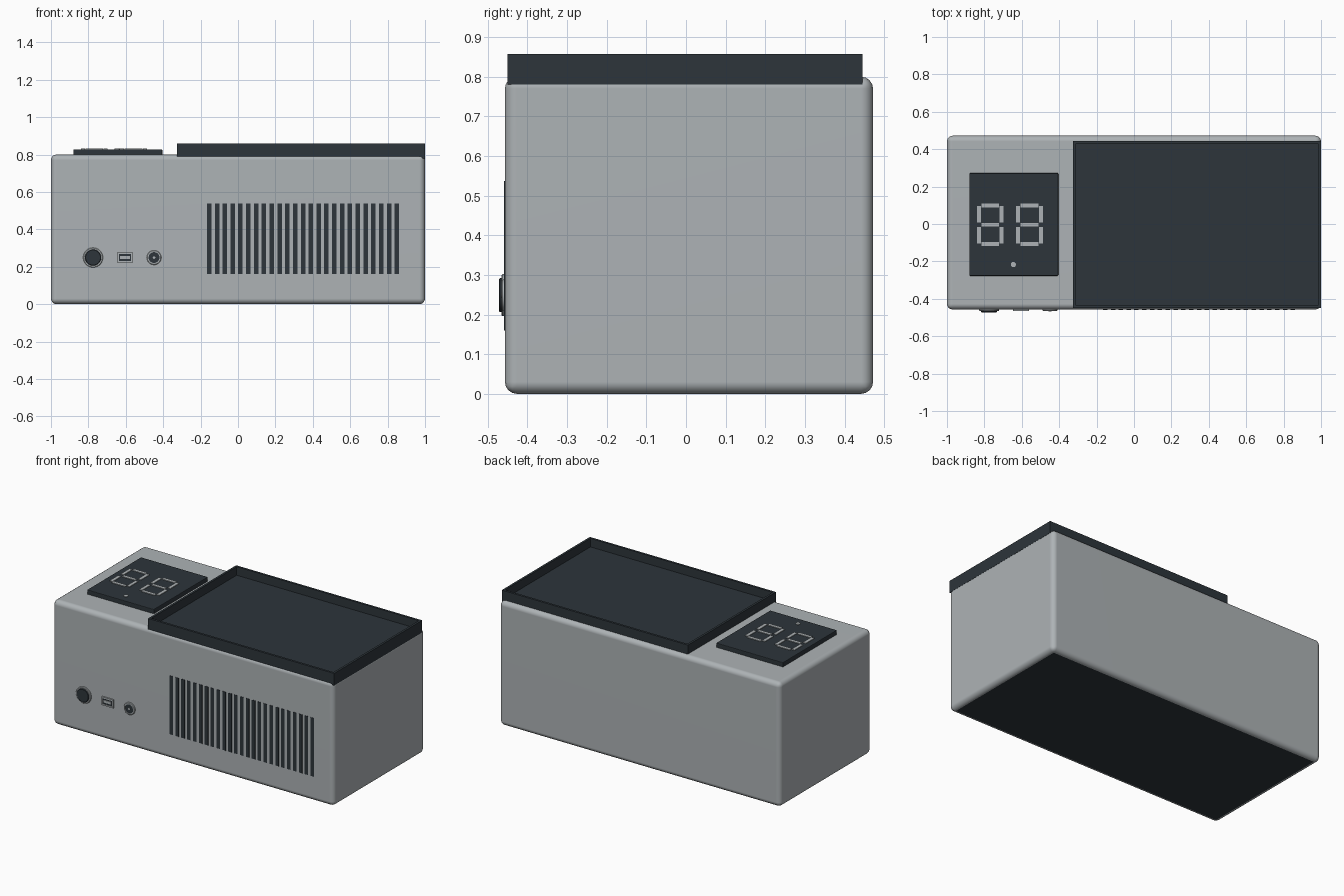
import bpy, bmesh, math
from mathutils import Matrix, Vector

if "Cube" in bpy.data.objects:
    bpy.data.objects.remove(bpy.data.objects["Cube"])


def make_material(name, rgb):
    m = bpy.data.materials.new(name)
    m.diffuse_color = (*rgb, 1)
    m.use_nodes = True
    m.node_tree.nodes["Principled BSDF"].inputs["Base Color"].default_value = m.diffuse_color
    return m


GREY = make_material("warm grey plastic", (0.42, 0.45, 0.465))
DARK = make_material("dark slate plastic", (0.026, 0.035, 0.043))


def finish(bm, name, mats, smooth=False):
    bmesh.ops.recalc_face_normals(bm, faces=bm.faces)
    me = bpy.data.meshes.new(name)
    bm.to_mesh(me)
    bm.free()
    ob = bpy.data.objects.new(name, me)
    bpy.context.collection.objects.link(ob)
    for m in mats:
        me.materials.append(m)
    if smooth:
        bpy.ops.object.select_all(action='DESELECT')
        ob.select_set(True)
        bpy.context.view_layer.objects.active = ob
        bpy.ops.object.shade_smooth_by_angle(angle=math.radians(35))
    return ob


def add_box(bm, lo, hi):
    lo, hi = Vector(lo), Vector(hi)
    mat = Matrix.Translation((lo + hi) / 2) @ Matrix.Diagonal((*(hi - lo), 1))
    return bmesh.ops.create_cube(bm, size=1, matrix=mat)


def box(name, lo, hi, mat, bevel=0):
    bm = bmesh.new()
    add_box(bm, lo, hi)
    if bevel:
        bmesh.ops.bevel(bm, geom=bm.edges[:], offset=bevel, segments=2,
                        profile=0.5, affect='EDGES')
    return finish(bm, name, [mat])


def lathe_front(name, x, z, profile, mat, steps=40):
    """Revolve (radius, y) points around an axis along y."""
    bm = bmesh.new()
    rings = []
    for r, y in profile:
        rings.append([bm.verts.new((x + r * math.cos(a), y, z + r * math.sin(a)))
                      for a in (2 * math.pi * i / steps for i in range(steps))])
    for a, b in zip(rings, rings[1:]):
        for i in range(steps):
            j = (i + 1) % steps
            bm.faces.new((a[i], a[j], b[j], b[i]))
    bm.faces.new(rings[0])
    bm.faces.new(rings[-1])
    return finish(bm, name, [mat], True)


FRONT = -0.457

# Rounded housing with a dark underside
bm = bmesh.new()
add_box(bm, (-1, FRONT, 0), (1, 0.472, 0.80))
bmesh.ops.bevel(bm, geom=bm.edges[:], offset=0.03, segments=4,
                profile=0.5, affect='EDGES')
bm.normal_update()
for f in bm.faces:
    f.material_index = 1 if f.normal.z < -0.99 else 0
housing = finish(bm, "housing", [GREY, DARK], True)
housing.modifiers.new("flat panels", 'WEIGHTED_NORMAL').keep_sharp = True

# Shallow tray on the right of the top
bm = bmesh.new()
add_box(bm, (-0.325, -0.45, 0.78), (0.999, 0.445, 0.858))
bm.normal_update()
top = [f for f in bm.faces if f.normal.z > 0.9]
bmesh.ops.inset_region(bm, faces=top, thickness=0.02)
sunk = bmesh.ops.extrude_face_region(bm, geom=top)["geom"]
bmesh.ops.translate(bm, vec=(0, 0, -0.055),
                    verts=[v for v in sunk if isinstance(v, bmesh.types.BMVert)])
bmesh.ops.delete(bm, geom=[f for f in top if f.is_valid], context='FACES_ONLY')
finish(bm, "tray", [DARK])

# Display plate
box("display_plate", (-0.88, -0.277, 0.79), (-0.405, 0.272, 0.828), DARK, 0.004)

# Two seven-segment digits and the indicator dot
bm = bmesh.new()
T, W, H = 0.021, 0.143, 0.228
for left in (-0.84, -0.63):
    cx, cy = left + W / 2, -0.004
    for k in (-1, 0, 1):                       # horizontal bars
        y = cy + k * (H - T) / 2
        add_box(bm, (cx - 0.047, y - T / 2, 0.826), (cx + 0.047, y + T / 2, 0.832))
    for sx in (-1, 1):                         # upright bars
        for sy in (-1, 1):
            x, y = cx + sx * (W - T) / 2, cy + sy * H / 4
            add_box(bm, (x - T / 2, y - 0.044, 0.826), (x + T / 2, y + 0.044, 0.832))
bmesh.ops.create_cone(bm, cap_ends=True, segments=24, radius1=0.014, radius2=0.014,
                      depth=0.006, matrix=Matrix.Translation((-0.645, -0.217, 0.829)))
finish(bm, "display_segments", [GREY])

# Speaker slots
bm = bmesh.new()
for i in range(25):
    x = -0.166 + i * 0.0418
    add_box(bm, (x, FRONT - 0.002, 0.16), (x + 0.024, FRONT + 0.003, 0.537))
finish(bm, "speaker_slots", [DARK])

# Power button: grey collar around a dark cap
lathe_front("button_collar", -0.775, 0.249,
            [(0.053, -0.45), (0.053, -0.463), (0.050, -0.466), (0.040, -0.466),
             (0.040, -0.45)], GREY)
lathe_front("button_cap", -0.775, 0.249,
            [(0.043, -0.455), (0.043, -0.469), (0.040, -0.472)], DARK)

# Rectangular port: grey frame, dark opening, grey tongue
PX, PZ = -0.604, 0.249
bm = bmesh.new()
for s in (-1, 1):
    z = PZ + s * 0.0225
    add_box(bm, (PX - 0.042, -0.466, z - 0.0045), (PX + 0.042, -0.45, z + 0.0045))
    x = PX + s * 0.0375
    add_box(bm, (x - 0.0045, -0.466, PZ - 0.018), (x + 0.0045, -0.45, PZ + 0.018))
finish(bm, "port_frame", [GREY])
box("port_opening", (PX - 0.034, -0.461, PZ - 0.019), (PX + 0.034, -0.45, PZ + 0.019), DARK)
box("port_tongue", (PX - 0.026, -0.466, PZ - 0.007), (PX + 0.026, -0.455, PZ + 0.009), GREY)

# Round power socket: grey collar, dark well, grey pin
SX = -0.449
lathe_front("socket_collar", SX, 0.249,
            [(0.039, -0.45), (0.039, -0.463), (0.036, -0.466), (0.029, -0.466),
             (0.029, -0.45)], GREY)
lathe_front("socket_well", SX, 0.249, [(0.030, -0.45), (0.030, -0.462)], DARK)
lathe_front("socket_pin", SX, 0.249, [(0.007, -0.455), (0.007, -0.467)], GREY, 16)
